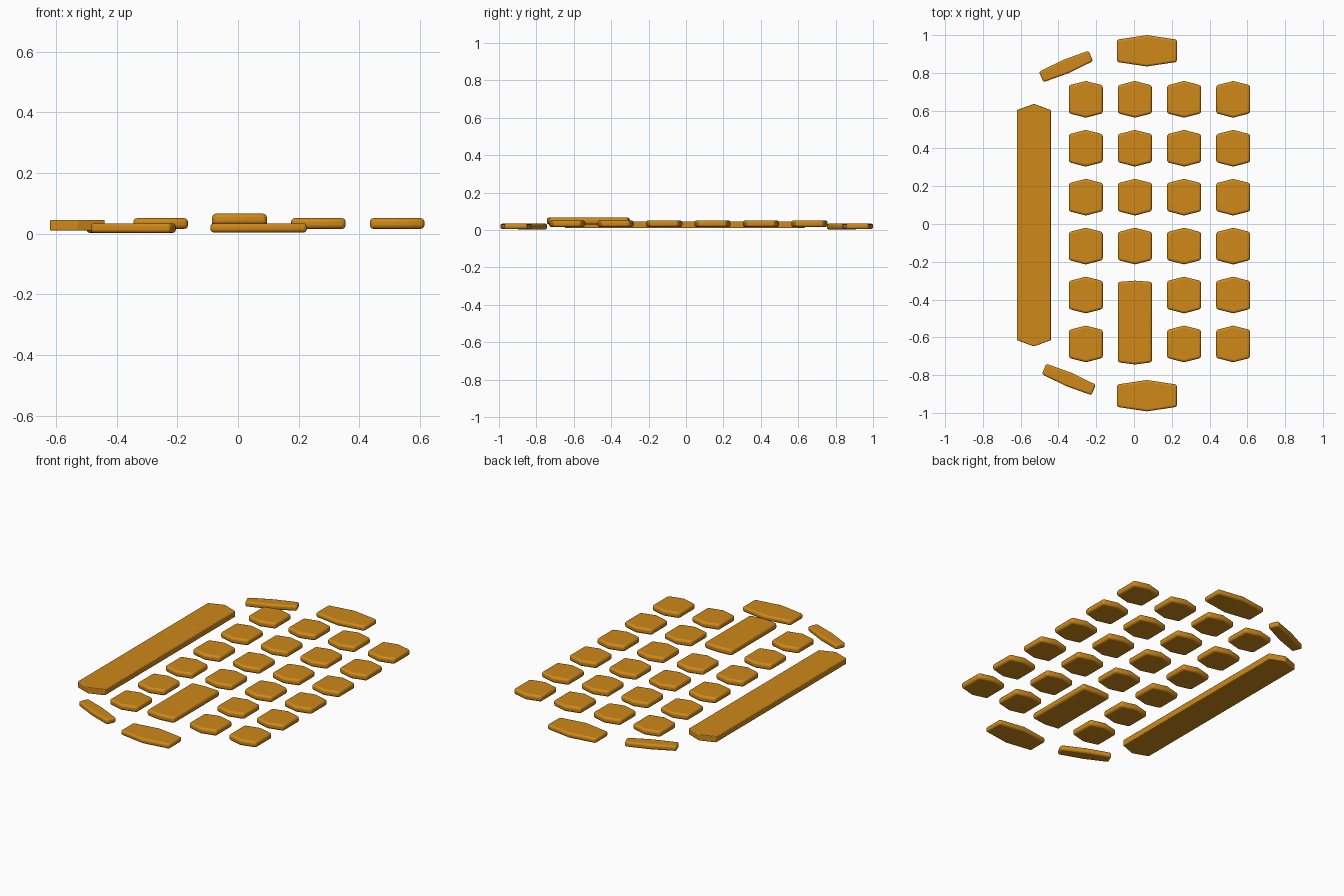
import bpy, bmesh, math

if "Cube" in bpy.data.objects:
    bpy.data.objects.remove(bpy.data.objects["Cube"])

mat = bpy.data.materials.new("amber")
mat.diffuse_color = (0.62, 0.25, 0.01, 1)
mat.use_nodes = True
mat.node_tree.nodes["Principled BSDF"].inputs["Base Color"].default_value = mat.diffuse_color


def key(name, x, y, w, tips, rises, z, bevel=0.012, angle=0.0):
    """Extruded six-sided key: tips = (low, high) y, rises = depth of each pointed end."""
    (y0, y1), (r0, r1) = tips, rises
    h = w / 2
    outline = [(-h, y0 + r0), (0, y0), (h, y0 + r0), (h, y1 - r1), (0, y1), (-h, y1 - r1)]
    bm = bmesh.new()
    face = bm.faces.new([bm.verts.new((px, py, 0)) for px, py in outline])
    top = bmesh.ops.extrude_face_region(bm, geom=[face])
    for v in top["geom"]:
        if isinstance(v, bmesh.types.BMVert):
            v.co.z = z[1] - z[0]
    bmesh.ops.recalc_face_normals(bm, faces=bm.faces)
    mesh = bpy.data.meshes.new(name)
    bm.to_mesh(mesh)
    bm.free()
    mesh.materials.append(mat)
    ob = bpy.data.objects.new(name, mesh)
    bpy.context.collection.objects.link(ob)
    ob.location = (x, y, z[0])
    ob.rotation_euler.z = angle
    # Soft rounded rim
    mod = ob.modifiers.new("rim", "BEVEL")
    mod.width = bevel
    mod.segments = 3
    mod.limit_method = "ANGLE"
    mod.angle_limit = math.radians(35)
    bpy.ops.object.select_all(action="DESELECT")
    ob.select_set(True)
    bpy.context.view_layer.objects.active = ob
    bpy.ops.object.shade_smooth_by_angle(angle=math.radians(35))
    return ob


# Grid of small keys, leaving room for the tall key
for row in range(6):
    for col in range(4):
        if col == 1 and row > 3:
            continue
        key(f"small_key_{row}_{col}", -0.255 + 0.26 * col, 0.66 - 0.259 * row, 0.18,
            (-0.097, 0.097), (0.023, 0.023), (0.016, 0.051))

# Tall key in the second column
key("tall_key", 0.005, 0, 0.18, (-0.744, -0.300), (0.012, 0.007), (0.03, 0.066))

# Long bar along the left side
key("long_bar", -0.53, 0, 0.18, (-0.648, 0.636), (0.033, 0.033), (0.01, 0.046), 0.004)

# Wide keys at both ends, and slanted corner keys
for tag, s in (("back", 1), ("front", -1)):
    key(f"wide_key_{tag}", 0.068, 0.917 if s > 0 else -0.909, 0.318,
        (-0.083, 0.083), (0.024, 0.024), (0.004, 0.034), 0.011)
    key(f"corner_key_{tag}", -0.36 if s > 0 else -0.345, 0.834 if s > 0 else -0.823, 0.285,
        (-0.038, 0.038), (0.008, 0.008), (0.003, 0.034), 0.01, s * math.radians(23))
